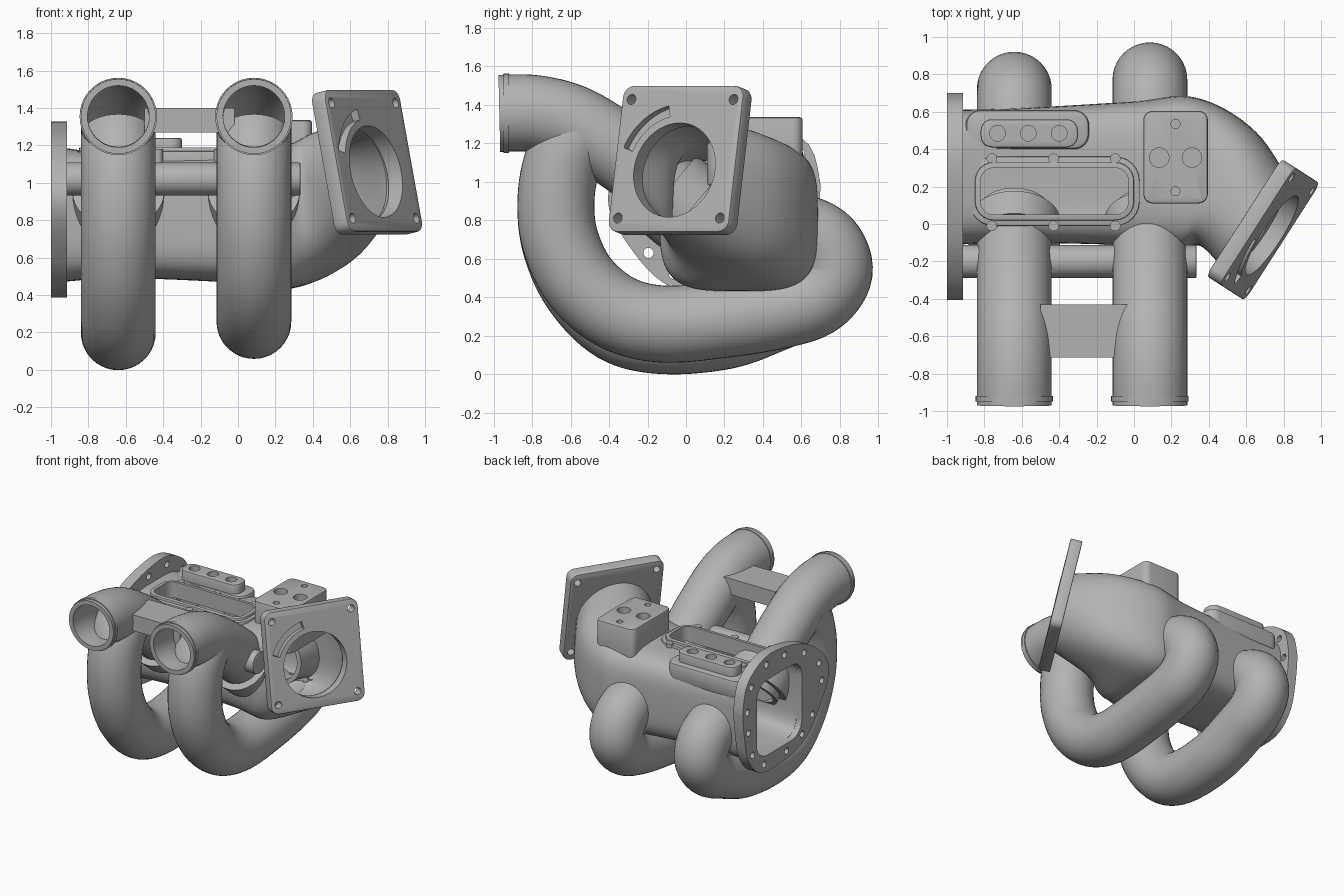
import bpy, bmesh
from math import sin, cos, pi, atan2, radians, copysign
from mathutils import Vector, Matrix

old = bpy.data.objects.get("Cube")
if old:
    bpy.data.objects.remove(old)

metal = bpy.data.materials.new("cast_grey_metal")
metal.use_nodes = True
metal.diffuse_color = (0.45, 0.45, 0.45, 1)
metal.node_tree.nodes["Principled BSDF"].inputs["Base Color"].default_value = (0.45, 0.45, 0.45, 1)


# --- helpers ---
def make(name, bm):
    bmesh.ops.recalc_face_normals(bm, faces=bm.faces) if name.startswith("cutter") else None
    mesh = bpy.data.meshes.new(name)
    bm.to_mesh(mesh)
    bm.free()
    mesh.materials.append(metal)
    obj = bpy.data.objects.new(name, mesh)
    bpy.context.scene.collection.objects.link(obj)
    return obj


def activate(obj):
    bpy.ops.object.select_all(action='DESELECT')
    obj.select_set(True)
    bpy.context.view_layer.objects.active = obj


def apply(obj, kind, **settings):
    mod = obj.modifiers.new(kind, kind)
    for key, value in settings.items():
        setattr(mod, key, value)
    activate(obj)
    bpy.ops.object.modifier_apply(modifier=mod.name)


def smooth(obj):
    activate(obj)
    bpy.ops.object.shade_smooth_by_angle(angle=radians(35))


def cut(obj, cutters):
    for c in cutters:
        c.hide_render = True
        apply(obj, 'BOOLEAN', object=c, operation='DIFFERENCE', solver='EXACT')
        bpy.data.objects.remove(c)
    smooth(obj)


def spline(keys, steps=7):
    """Catmull-Rom through tuples of any length."""
    pts = [keys[0]] + list(keys) + [keys[-1]]
    out = []
    for a, b, c, d in zip(pts, pts[1:], pts[2:], pts[3:]):
        for s in range(steps):
            t = s / steps
            out.append([0.5 * (2*q + (r-p)*t + (2*p-5*q+4*r-w)*t*t + (3*q-p-3*r+w)*t**3)
                        for p, q, r, w in zip(a, b, c, d)])
    return out + [list(keys[-1])]


def frame(az, tilt):
    u = Vector((-sin(az), cos(az), 0))
    v = Vector((-sin(tilt)*cos(az), -sin(tilt)*sin(az), cos(tilt)))
    return u, v, u.cross(v)


def loft(name, rings, wall, n=40):
    """Hollow tube through rounded sections: x, y, z, azimuth, tilt, half width, half height, power."""
    bm = bmesh.new()
    rows = []
    for x, y, z, az, tilt, hw, hh, p in rings:
        u, v, _ = frame(az, tilt)
        row = []
        for k in range(n):
            c, s = cos(2*pi*k/n), sin(2*pi*k/n)
            c, s = (copysign(abs(e)**(2/p), e) for e in (c, s))
            row.append(bm.verts.new(Vector((x, y, z)) + u*hw*c + v*hh*s))
        rows.append(row)
    for a, b in zip(rows, rows[1:]):
        for k in range(n):
            m = (k+1) % n
            bm.faces.new((a[k], a[m], b[m], b[k]))
    obj = make(name, bm)
    apply(obj, 'SOLIDIFY', thickness=wall, offset=-1)
    smooth(obj)
    return obj


def pipe(name, x, path, radius=0.2, wall=0.035):
    pts = spline(path)
    rings = []
    for i, (y, z) in enumerate(pts):
        a, b = pts[max(i-1, 0)], pts[min(i+1, len(pts)-1)]
        rings.append((x, y, z, pi/2, atan2(b[1]-a[1], b[0]-a[0]), radius, radius, 2))
    return loft(name, rings, wall)


def circle(cx, cy, r, n=24):
    return [(cx + r*cos(2*pi*k/n), cy + r*sin(2*pi*k/n)) for k in range(n)]


def rounded(x0, x1, y0, y1, r, n=6):
    out = []
    for q, (cx, cy) in enumerate([(x1-r, y1-r), (x0+r, y1-r), (x0+r, y0+r), (x1-r, y0+r)]):
        for k in range(n+1):
            a = pi/2*(q + k/n)
            out.append((cx + r*cos(a), cy + r*sin(a)))
    return out


def prism(name, outline, z0, z1, matrix=Matrix(), bevel=0.0):
    bm = bmesh.new()
    low = [bm.verts.new(matrix @ Vector((x, y, z0))) for x, y in outline]
    high = [bm.verts.new(matrix @ Vector((x, y, z1))) for x, y in outline]
    bm.faces.new(low[::-1])
    bm.faces.new(high)
    for k in range(len(outline)):
        m = (k+1) % len(outline)
        bm.faces.new((low[k], low[m], high[m], high[k]))
    obj = make(name, bm)
    if bevel:
        apply(obj, 'BEVEL', width=bevel, segments=2, limit_method='ANGLE', angle_limit=radians(50))
    smooth(obj)
    return obj


def drills(spots, r, z0, z1, matrix=Matrix()):
    return [prism("cutter", circle(x, y, r), z0, z1, matrix) for x, y in spots]


def axes(origin, u, v, d):
    m = Matrix((u, v, d)).transposed().to_4x4()
    m.translation = origin
    return m


# --- plenum and throat, one hollow casting ---
az, tilt = radians(-32.7), radians(12)
plenum = loft("plenum_and_throat", spline([
    (-0.95, 0.25, 0.83, 0, 0, 0.36, 0.36, 4),
    (-0.60, 0.26, 0.82, 0, 0, 0.36, 0.33, 4),
    (0.00, 0.27, 0.81, 0, 0, 0.385, 0.345, 4),
    (0.28, 0.27, 0.82, -0.1, 0, 0.41, 0.385, 3.6),
    (0.50, 0.19, 0.92, -0.44, 0.12, 0.34, 0.36, 2.8),
    (0.665, -0.02, 1.05, az, tilt, 0.30, 0.30, 2)]), 0.045, 56)
window = rounded(-0.82, -0.03, 0.05, 0.30, 0.07)
cut(plenum, [prism("cutter", window, 0.95, 1.4)])

# --- window frame with raised gasket lip and screw bosses ---
for name, grow, z0, z1 in (("window_frame", 0.06, 1.06, 1.17), ("window_lip", 0.03, 1.1, 1.19)):
    ring = prism(name, rounded(-0.82-grow, -0.03+grow, 0.05-grow, 0.30+grow, 0.07+grow), z0, z1, bevel=0.006)
    cut(ring, [prism("cutter", window, 0.9, 1.4)])
for x in (-0.76, -0.43, -0.1):
    for y in (-0.01, 0.35):
        prism("window_screw_boss", circle(x, y, 0.028), 1.08, 1.18)

# --- end flange on the right side of the model ---
side = Matrix(((0, 0, 1, 0), (1, 0, 0, 0), (0, 1, 0, 0), (0, 0, 0, 1)))
edge = [(0.7, 0.98), (0.64, 1.19), (0.42, 1.32), (0.15, 1.31), (-0.14, 1.22), (-0.36, 1.04),
        (-0.4, 0.86), (-0.27, 0.63), (-0.11, 0.47), (0.12, 0.4), (0.45, 0.4), (0.62, 0.55), (0.68, 0.78)]
outline = spline(edge + edge[:1], 4)[:-1]
flange = prism("end_flange", outline, -1.0, -0.915, side)
bolts = [(0.25 + (y-0.25)*0.87, 0.85 + (z-0.85)*0.87) for y, z in edge if (y, z) != edge[7]]
cut(flange, [prism("cutter", rounded(-0.06, 0.52, 0.52, 1.13, 0.13), -1.2, -0.8, side)]
    + drills(bolts + [(-0.195, 0.63)], 0.026, -1.2, -0.8, side))

# --- throttle flange, turned outward and tipped up ---
u, v, d = frame(az, tilt)
plate_axes = axes(Vector((0.69, -0.03, 1.11)), u, v, d)
plate = prism("throttle_flange", rounded(-0.372, 0.372, -0.388, 0.388, 0.06), -0.045, 0.045, plate_axes, 0.008)
arc = [radians(103 + 57*k/10) for k in range(11)]
slot = [(0.35*cos(a), 0.35*sin(a) - 0.06) for a in arc] + [(0.29*cos(a), 0.29*sin(a) - 0.06) for a in arc[::-1]]
corners = [(sx*0.315, sy*0.315) for sx in (-1, 1) for sy in (-1, 1)]
cut(plate, [prism("cutter", circle(0, -0.06, 0.25, 48), -0.2, 0.2, plate_axes),
            prism("cutter", slot, 0.0, 0.2, plate_axes)] + drills(corners, 0.027, -0.2, 0.2, plate_axes))

# --- runners: short branch into the front, long branch looping to the back ---
upper = [(-0.97, 1.355), (-0.8, 1.355), (-0.62, 1.315), (-0.45, 1.225), (-0.2, 1.05), (0.06, 0.82)]
for side_name, x, drop, back in (("right", -0.64, 0.06, 0.05), ("left", 0.085, 0, 0)):
    pipe(side_name + "_short_runner", x, upper)
    pipe(side_name + "_mouth_lip", x, [(-0.948, 1.355), (-0.92, 1.355)], 0.207, 0.03)
    pipe(side_name + "_runner_collar", x, [(-0.1, 0.95), (0.02, 0.85)], 0.245, 0.05)
    pipe(side_name + "_long_runner", x, [
        (-0.55, 1.25), (-0.635, 1.12), (-0.675, 0.92), (-0.655, 0.7 - drop/4), (-0.55, 0.48 - drop/2),
        (-0.36, 0.32 - drop), (-0.12, 0.26 - drop), (0.2, 0.285 - drop), (0.5 - back, 0.335 - drop/3),
        (0.68 - back, 0.4), (0.77 - back, 0.53), (0.72 - back, 0.67), (0.58 - back, 0.74), (0.4, 0.76)])

# --- bridge between the mouths and the cross rail ---
prism("runner_bridge", [(-0.5, -0.715), (-0.02, -0.715), (-0.02, -0.43), (-0.5, -0.43)], 1.27, 1.40)
prism("cross_rail", circle(-0.2, 1.02, 0.088, 32), -0.95, 0.335, side, 0.008)

# --- port pads on top ---
prism("small_pad_base", rounded(-0.9, -0.24, 0.40, 0.61, 0.08), 1.02, 1.165, bevel=0.02)
small_pad = prism("small_port_pad", rounded(-0.82, -0.3, 0.41, 0.56, 0.06), 1.1, 1.24, bevel=0.01)
cut(small_pad, drills([(-0.73, 0.485), (-0.565, 0.485), (-0.4, 0.485)], 0.042, 1.18, 1.4))

large_pad = prism("large_port_pad", rounded(0.05, 0.395, 0.11, 0.605, 0.05), 0.98, 1.335, bevel=0.012)
cut(large_pad, drills([(0.135, 0.355), (0.31, 0.355)], 0.052, 1.24, 1.5)
    + drills([(0.222, 0.535), (0.222, 0.175)], 0.024, 1.26, 1.5))
